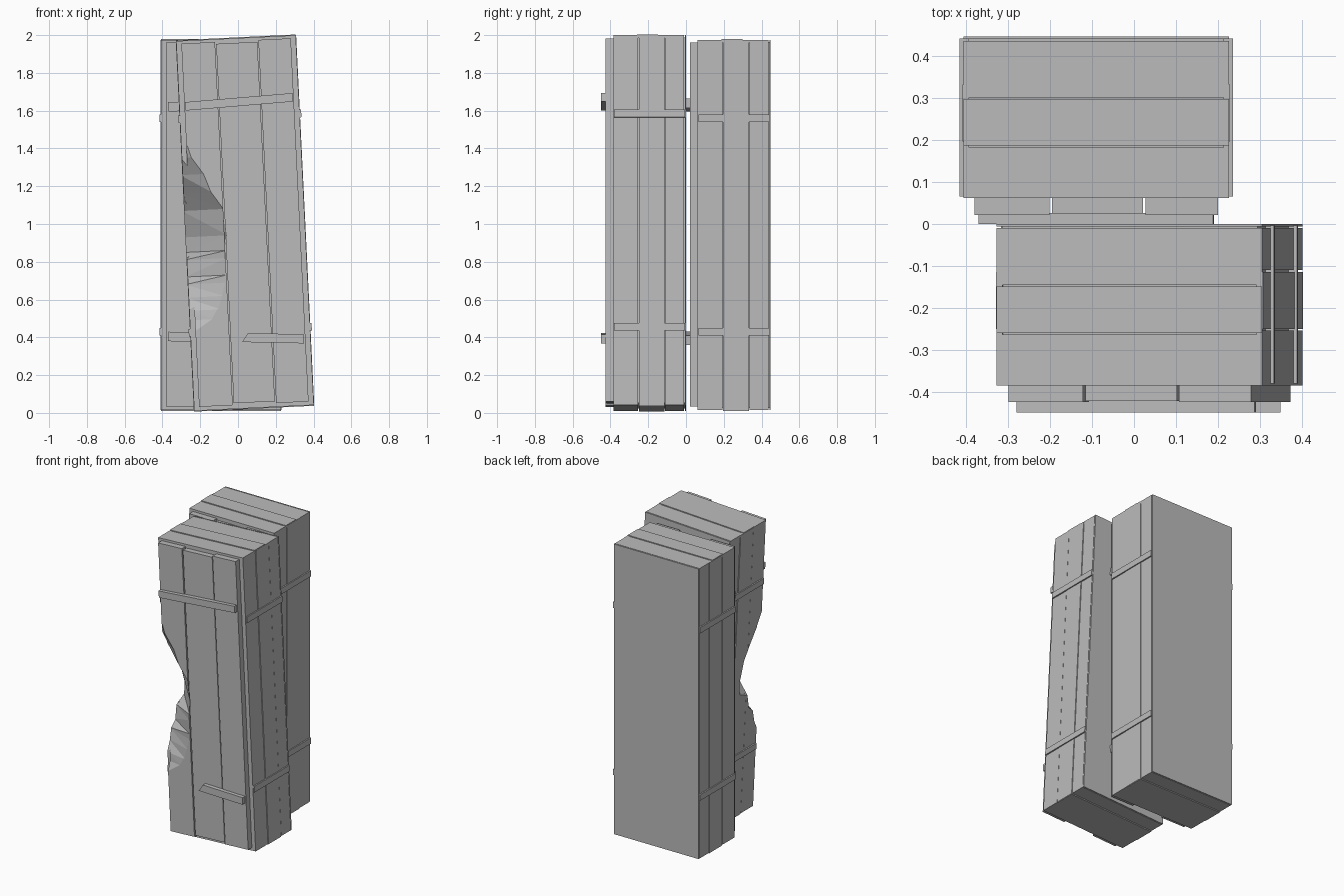
import bpy, bmesh, math
from mathutils import Matrix

cube = bpy.data.objects.get("Cube")
if cube:
    bpy.data.objects.remove(cube)

wood = bpy.data.materials.new("grey_wood")
wood.use_nodes = True
wood.diffuse_color = (0.5, 0.5, 0.5, 1)
wood.node_tree.nodes["Principled BSDF"].inputs["Base Color"].default_value = (0.5, 0.5, 0.5, 1)

W, D, H = 0.317, 0.385, 0.98      # half width, depth, half height
SKIN, GAP = 0.012, 0.004          # plank thickness and gap


def finish(name, bm, place):
    bmesh.ops.recalc_face_normals(bm, faces=bm.faces)
    mesh = bpy.data.meshes.new(name)
    bm.to_mesh(mesh)
    bm.free()
    mesh.materials.append(wood)
    obj = bpy.data.objects.new(name, mesh)
    obj.matrix_world = place
    bpy.context.collection.objects.link(obj)
    return obj


def box(name, place, x, y, z, turn=0, slant=0):
    """Box from (low, high) ranges; slant pulls in the upper left end."""
    bm = bmesh.new()
    bmesh.ops.create_cube(bm, size=1)
    mid = [(a + b) / 2 for a, b in (x, y, z)]
    for v in bm.verts:
        if v.co.x < 0 and v.co.z > 0:
            v.co.x += slant / (x[1] - x[0])
        v.co = [c * (r[1] - r[0]) for c, r in zip(v.co, (x, y, z))]
    spin = Matrix.Rotation(math.radians(turn), 4, 'Y')
    bmesh.ops.transform(bm, matrix=Matrix.Translation(mid) @ spin, verts=bm.verts)
    return finish(name, bm, place)


def crate(name, place):
    parts = []

    def add(part, *args, **kw):
        parts.append(box(f"{name}_{part}", place, *args, **kw))

    inner, top = W - SKIN, H - SKIN
    add("core", (-inner, inner), (0.003, D - 0.003), (-top, top))
    add("back_sheet", (-W, W), (D - 0.006, D), (-H, H))
    add("front_sheet", (-W, W), (0, 0.006), (-H, H))

    # side planks and straps, mirrored
    cuts = [0.006, 0.135, 0.275, D - 0.006]
    for side, label in ((-1, "right"), (1, "left")):
        for i in range(3):
            out = W + (0.002 if i == 1 else 0)
            add(f"{label}_plank", sorted((side * (inner - 0.002), side * out)),
                (cuts[i], cuts[i + 1] - GAP), (-H, H))
        for z in (-0.565, 0.565):
            add(f"{label}_strap", sorted((side * inner, side * (W + 0.009))),
                (0.004, D - 0.004), (z - 0.02, z + 0.02))

    # top and bottom planks
    for sign, label, splits in ((1, "top", [0.006, 0.125, 0.24, D - 0.006]),
                                (-1, "bottom", cuts)):
        for i in range(3):
            out = H + (0.004 if i == 1 else 0)
            add(f"{label}_plank", (-W, W), (splits[i], splits[i + 1] - GAP),
                sorted((sign * (top - 0.002), sign * out)))

    # lid planks
    for x, front, short in (((-0.29, -0.112), -0.04, 0.015),
                            ((-0.106, 0.112), -0.037, 0.025),
                            ((0.118, 0.29), -0.04, 0.015)):
        add("lid_plank", x, (front, 0.001), (short - H + 0.005, H - short))
    return parts


# back crate stands straight, front crate leans on it
back = Matrix.Translation((-0.09, 0.062, 0.995))
lean = Matrix.Translation((0.037, -D, 1.005)) @ Matrix.Rotation(math.radians(-2.8), 4, 'Y')
crate("back_crate", back)
damaged = crate("front_crate", lean)

# battens across the lids
for z, turn in ((0.635, -2), (-0.6, 2)):
    box("back_crate_batten", back, (-0.28, 0.28), (-0.062, -0.036), (z - 0.025, z + 0.025), turn)
box("front_crate_batten", lean, (-0.285, 0.285), (-0.065, -0.036), (0.62, 0.665), -2)
box("broken_batten", lean, (-0.045, 0.282), (-0.065, -0.036), (-0.64, -0.592), 4, slant=0.03)

# broken corner: cutter lofted through sections (height, front edge x, side edge depth)
sections = [(0.5, -0.33, -0.01), (0.43, -0.28, 0.01), (0.36, -0.26, 0.05),
            (0.27, -0.2, 0.1), (0.17, -0.165, 0.17), (0.08, -0.106, 0.23),
            (-0.06, -0.095, 0.27), (-0.14, -0.105, 0.26), (-0.18, -0.107, 0.17),
            (-0.27, -0.11, 0.15), (-0.31, -0.11, 0.1), (-0.38, -0.13, 0.08),
            (-0.45, -0.15, 0.045), (-0.5, -0.18, 0.04), (-0.57, -0.29, 0.0)]
bm = bmesh.new()
rings = []
for z, x, depth in sections:
    y = -0.045 + depth
    outline = [(x, -0.045), (x, -0.2), (-0.5, -0.2), (-0.5, y), (-0.33, y)]
    rings.append([bm.verts.new((a, b, z)) for a, b in outline])
for low, high in zip(rings, rings[1:]):
    for i in range(5):
        j = (i + 1) % 5
        bm.faces.new((low[i], low[j], high[j], high[i]))
bm.faces.new(rings[0])
bm.faces.new(rings[-1])
bmesh.ops.triangulate(bm, faces=bm.faces)
cutter = finish("break_cutter", bm, lean)
cutter.hide_render = True
cutter.display_type = 'WIRE'
for obj in damaged:
    cut = obj.modifiers.new("break", 'BOOLEAN')
    cut.operation = 'DIFFERENCE'
    cut.solver = 'EXACT'
    cut.object = cutter
